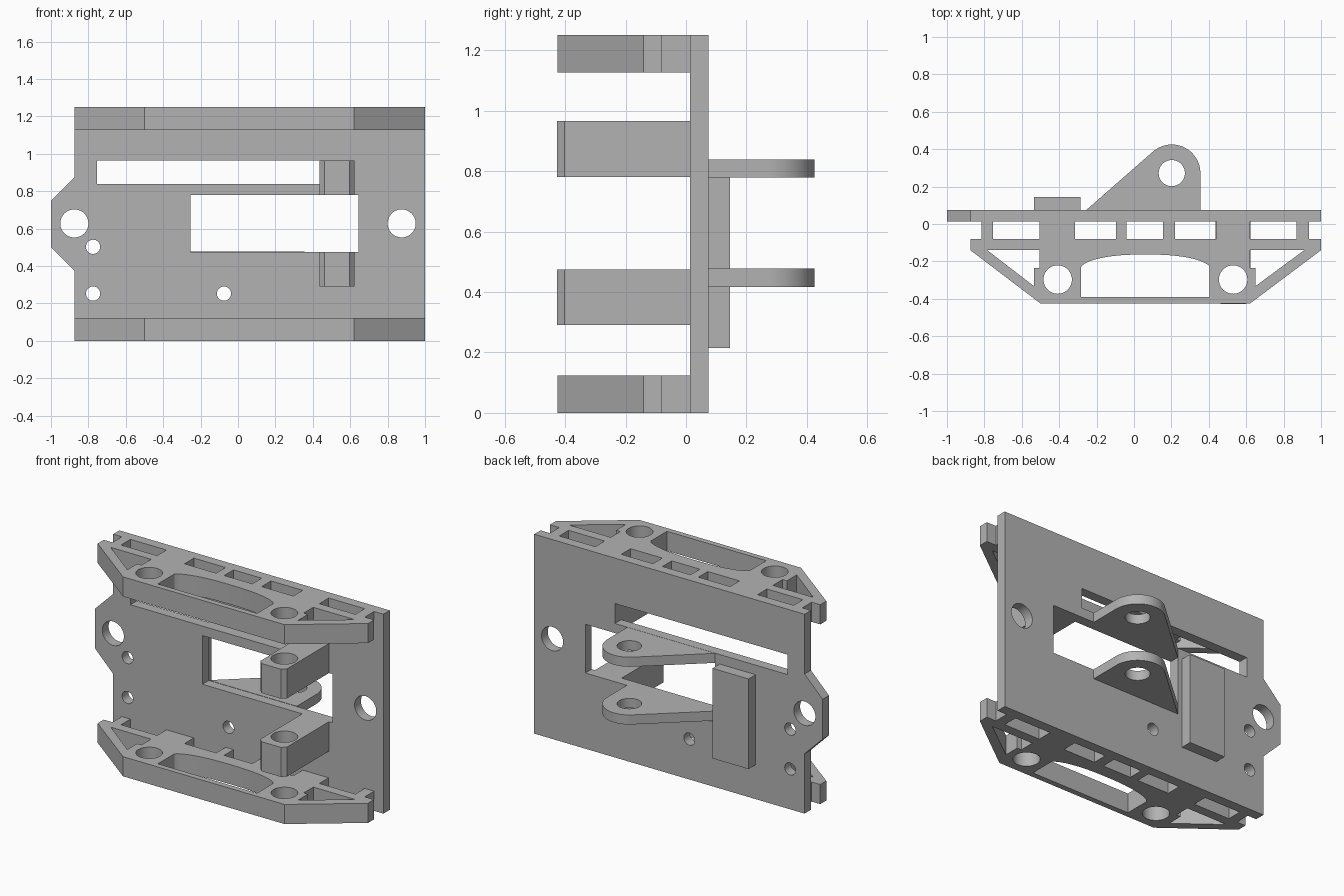
import bpy, bmesh, math
from mathutils import Vector

if "Cube" in bpy.data.objects:
    bpy.data.objects.remove(bpy.data.objects["Cube"])

grey = bpy.data.materials.new("plain grey")
grey.diffuse_color = (0.45, 0.45, 0.45, 1)
grey.use_nodes = True
grey.node_tree.nodes["Principled BSDF"].inputs["Base Color"].default_value = grey.diffuse_color


def circle(cx, cy, r, n=48):
    return [(cx + r * math.cos(2 * math.pi * i / n),
             cy + r * math.sin(2 * math.pi * i / n)) for i in range(n)]


def rect(x0, y0, x1, y1):
    return [(x0, y0), (x1, y0), (x1, y1), (x0, y1)]


def profile(name, loops, a, b, axis="z"):
    """Fill an outline (first loop) with holes (other loops), extrude from a to b."""
    bm = bmesh.new()
    put = (lambda p: (p[0], p[1], a)) if axis == "z" else (lambda p: (p[0], a, p[1]))
    edges = []
    for loop in loops:
        vs = [bm.verts.new(put(p)) for p in loop]
        edges += [bm.edges.new((vs[i - 1], vs[i])) for i in range(len(vs))]
    bmesh.ops.triangle_fill(bm, edges=edges, use_beauty=True)
    ext = bmesh.ops.extrude_face_region(bm, geom=bm.faces[:], use_keep_orig=True)
    move = Vector((0, 0, b - a)) if axis == "z" else Vector((0, b - a, 0))
    bmesh.ops.translate(bm, vec=move,
                        verts=[g for g in ext["geom"] if isinstance(g, bmesh.types.BMVert)])
    bmesh.ops.recalc_face_normals(bm, faces=bm.faces[:])
    me = bpy.data.meshes.new(name)
    bm.to_mesh(me)
    bm.free()
    me.materials.append(grey)
    ob = bpy.data.objects.new(name, me)
    bpy.context.collection.objects.link(ob)
    bpy.ops.object.select_all(action="DESELECT")
    ob.select_set(True)
    bpy.context.view_layer.objects.active = ob
    bpy.ops.object.shade_smooth_by_angle(angle=math.radians(20))
    return ob


FRONT, BACK = 0.0125, 0.075      # faces of the upright plate

# Upright plate with a pointed side tab, slots and holes
profile("back_plate", [
    [(-0.875, 0), (1, 0), (1, 1.25), (-0.875, 1.25), (-0.875, 0.875),
     (-1, 0.75), (-1, 0.5), (-0.875, 0.375)],
    rect(-0.755, 0.84, 0.44, 0.965),
    rect(-0.255, 0.475, 0.645, 0.78),
    circle(-0.875, 0.628, 0.075), circle(0.875, 0.628, 0.075),
    circle(-0.775, 0.503, 0.038), circle(-0.775, 0.253, 0.038),
    circle(-0.075, 0.253, 0.038)], FRONT, BACK, "y")

# Flange outline: ribs against the plate, tapered ends at the front
ribs = [(-0.815, -0.755), (-0.505, -0.315), (-0.095, -0.04),
        (0.155, 0.22), (0.44, 0.62), (0.87, 0.935)]
outline = [(-0.875, -0.08)]
for x0, x1 in ribs:
    outline += [(x0, -0.08), (x0, FRONT), (x1, FRONT), (x1, -0.08)]
outline += [(1, -0.08), (1, -0.14), (0.62, -0.425), (-0.5, -0.425), (-0.875, -0.14)]

# Flange openings: arched window, two side triangles, two pin holes
arch = [(-0.283, -0.39), (0.405, -0.39)]
for i in range(25):
    t = -1 + 2 * i / 24
    t = math.sin(t * math.pi / 2)
    arch.append((0.061 - 0.344 * t, -0.232 + 0.069 * (1 - abs(t) ** 2.4) ** 0.6))
left_gap = [(-0.785, -0.14), (-0.505, -0.14), (-0.505, -0.235),
            (-0.535, -0.235), (-0.535, -0.332)]
right_gap = [(0.91, -0.14), (0.62, -0.14), (0.62, -0.235),
             (0.65, -0.235), (0.65, -0.332)]
for name, z in (("lower_flange", 0), ("upper_flange", 1.127)):
    profile(name, [outline, arch, left_gap, right_gap,
                   circle(-0.408, -0.297, 0.076), circle(0.53, -0.297, 0.076)], z, z + 0.123)

# Front hinge lugs with chamfered corners
lug = [(0.437, FRONT), (0.437, -0.402), (0.462, -0.427), (0.597, -0.427),
       (0.622, -0.402), (0.622, FRONT)]
for name, z in (("lower_lug", 0.29), ("upper_lug", 0.78)):
    profile(name, [lug, circle(0.53, -0.297, 0.076)], z, z + 0.185)

# Rear ears: rounded tip, straight side and long slope
ear = [(-0.255, BACK), (0.355, BACK)]
for i in range(25):
    a = math.radians(131 * i / 24)
    ear.append((0.202 + 0.153 * math.cos(a), 0.272 + 0.153 * math.sin(a)))
for name, z in (("lower_ear", 0.417), ("upper_ear", 0.779)):
    profile(name, [ear, circle(0.202, 0.272, 0.07)], z, z + 0.06)

# Rear pad
profile("rear_pad", [rect(-0.535, BACK, -0.285, 0.145)], 0.215, 0.78)
